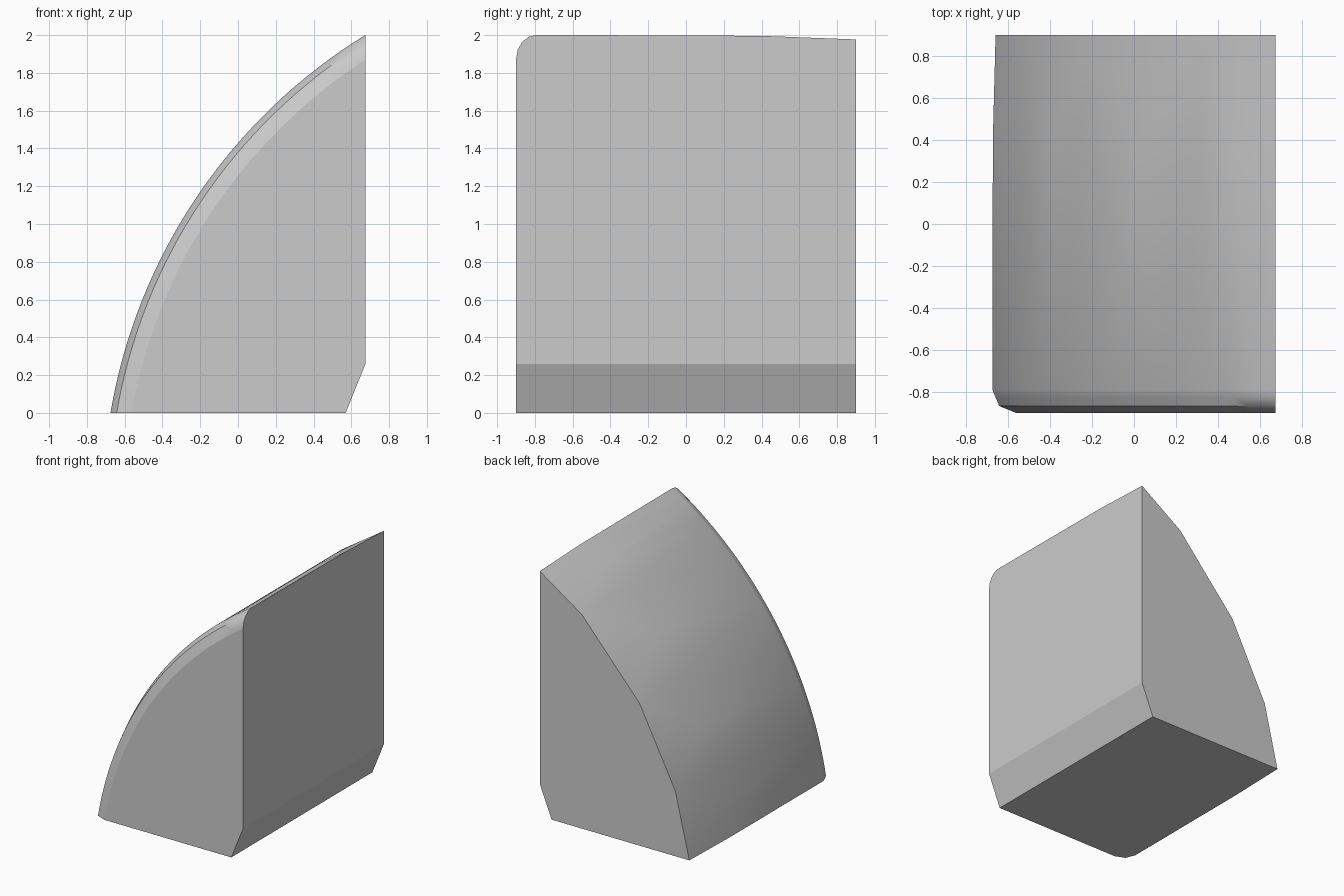
import bpy, bmesh, math

if "Cube" in bpy.data.objects:
    bpy.data.objects.remove(bpy.data.objects["Cube"])

N = 32                       # steps along the curved back
CX, CZ, R = 2.203, -0.486, 2.919   # arc centre and radius in the xz plane
RIGHT, BACK, FRONT = 0.675, 0.9, -0.9
ROUND = 0.11                 # rounded front rim


def arc(f, y, inset=0.0):
    """Point on the arc, clipped to the floor (f=0) and the right wall (f=1)."""
    r = R - inset
    a0 = math.asin(-CZ / r)
    a1 = math.acos((CX - RIGHT) / r)
    a = a0 + f * (a1 - a0)
    return (CX - r * math.cos(a), y, CZ + r * math.sin(a))


bm = bmesh.new()
vert = bm.verts.new
face = bm.faces.new

# Rounded front rim: two wide bands, fully round only near the top
steps = []
for k in range(5):
    t = math.radians(22.5 * k)
    steps.append((FRONT + ROUND * (1 - math.sin(t)), ROUND * (1 - math.cos(t))))
rim = []
for k, (y, d) in enumerate(steps):
    row = []
    for i in range(N + 1):
        yy, dd = y, d
        if k % 2 and i / N < 0.92:
            yy = (steps[k - 1][0] + steps[k + 1][0]) / 2
            dd = (steps[k - 1][1] + steps[k + 1][1]) / 2
        row.append(vert(arc(i / N, yy, dd)))
    rim.append(row)
for a, b in zip(rim, rim[1:]):
    for i in range(N):
        face((a[i], a[i + 1], b[i + 1], b[i]))

# Curved shell, blending from the fine front arc to a four-sided back edge
marks = [0, 7, 16, 26, N]
back = [vert(arc(m / N, BACK)) for m in marks]
back[0].co = (-0.66, BACK, 0)
back[-1].co = (RIGHT, BACK, 1.977)
end_low = vert((-0.673, 0.4, 0))
end_top = vert((RIGHT, 0.4, 1.996))
edge = rim[0]


def fan(p, q, i0, i1):
    """Fill between the edge p-q and the front arc points i0..i1."""
    h = (i0 + i1) // 2
    for i in range(i0, h):
        face((p, edge[i], edge[i + 1]))
    face((p, edge[h], q))
    for i in range(h, i1):
        face((q, edge[i], edge[i + 1]))


for s in range(4):
    i0, i1 = marks[s], marks[s + 1]
    m = (i0 + i1) // 2
    mid = vert(arc(m / N, 0.33))
    face((back[s], back[s + 1], mid))
    p, q = back[s], back[s + 1]
    if s == 0:
        face((p, mid, end_low))
        p = end_low
    if s == 3:
        face((q, mid, end_top))
        q = end_top
    fan(p, mid, i0, m)
    fan(mid, q, m, i1)

# Flat walls, base and the sloped lower right strip
wf, wb = vert((RIGHT, FRONT, 0.26)), vert((RIGHT, BACK, 0.26))
bf, bb = vert((0.57, FRONT, 0)), vert((0.57, BACK, 0))
face(rim[-1] + [wf, bf])
face(back + [wb, bb])
face([r[-1] for r in reversed(rim)] + [end_top, back[-1], wb, wf])
face([r[0] for r in reversed(rim)] + [end_low, back[0], bb, bf])
face((wf, wb, bb, bf))

bmesh.ops.recalc_face_normals(bm, faces=bm.faces)
mesh = bpy.data.meshes.new("curved_wedge_block")
bm.to_mesh(mesh)
bm.free()
block = bpy.data.objects.new("curved_wedge_block", mesh)
bpy.context.collection.objects.link(block)

grey = bpy.data.materials.new("light_grey")
grey.diffuse_color = (0.6, 0.6, 0.6, 1)
grey.use_nodes = True
grey.node_tree.nodes["Principled BSDF"].inputs["Base Color"].default_value = grey.diffuse_color
mesh.materials.append(grey)

bpy.context.view_layer.objects.active = block
block.select_set(True)
bpy.ops.object.shade_smooth_by_angle(angle=math.radians(30))
# Keep the flat walls flat
for p in mesh.polygons:
    if len(p.vertices) > 4:
        p.use_smooth = False
